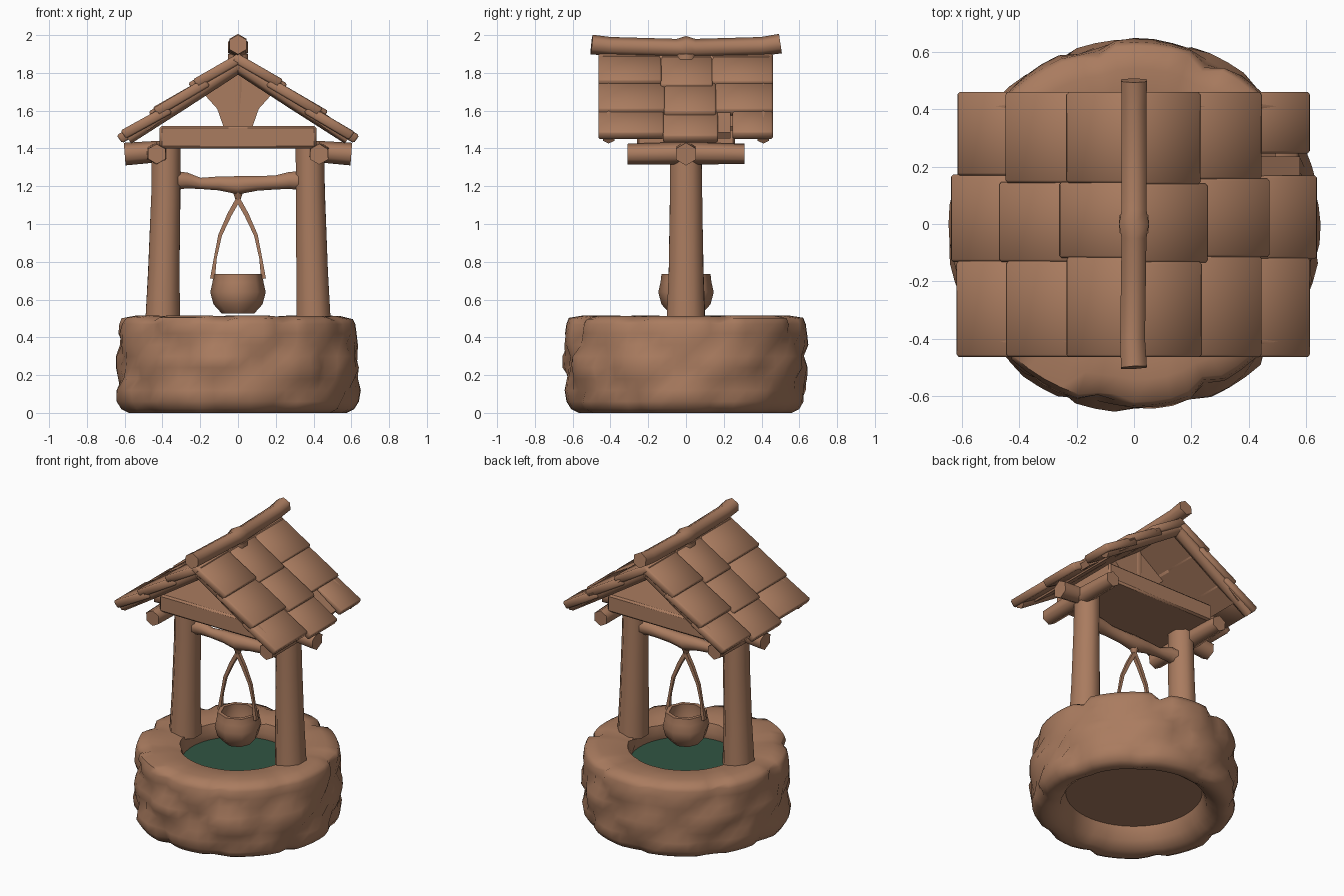
import bpy, bmesh, math, random
from mathutils import Vector

random.seed(7)
if "Cube" in bpy.data.objects:
    bpy.data.objects.remove(bpy.data.objects["Cube"], do_unlink=True)


def material(name, rgb):
    m = bpy.data.materials.new(name)
    m.use_nodes = True
    m.diffuse_color = (*rgb, 1)
    bsdf = next(n for n in m.node_tree.nodes if n.type == "BSDF_PRINCIPLED")
    bsdf.inputs["Base Color"].default_value = (*rgb, 1)
    bsdf.inputs["Roughness"].default_value = 0.9
    return m


BROWN = material("warm_brown", (0.40, 0.20, 0.115))
GREEN = material("deep_green", (0.03, 0.09, 0.055))


def finish(name, bm, mat=BROWN, angle=50):
    bmesh.ops.recalc_face_normals(bm, faces=bm.faces)
    mesh = bpy.data.meshes.new(name)
    bm.to_mesh(mesh)
    bm.free()
    mesh.materials.append(mat)
    ob = bpy.data.objects.new(name, mesh)
    bpy.context.collection.objects.link(ob)
    bpy.ops.object.select_all(action="DESELECT")
    ob.select_set(True)
    bpy.context.view_layer.objects.active = ob
    bpy.ops.object.shade_smooth_by_angle(angle=math.radians(angle))
    return ob


def skin(bm, rings, closed=False):
    """Join rings of vertices with quads; cap the ends unless closed."""
    n = len(rings[0])
    pairs = list(zip(rings, rings[1:])) + ([(rings[-1], rings[0])] if closed else [])
    for a, b in pairs:
        for i in range(n):
            j = (i + 1) % n
            bm.faces.new((a[i], a[j], b[j], b[i]))
    if not closed:
        bm.faces.new(rings[0][::-1])
        bm.faces.new(rings[-1])


def tube(name, stations, sides=6, squash=1.0, jitter=0.0):
    """Log along a path of (point, radius) stations."""
    bm = bmesh.new()
    pts = [Vector(p) for p, r in stations]
    rings = []
    for k, (p, r) in enumerate(stations):
        t = (pts[min(k + 1, len(pts) - 1)] - pts[max(k - 1, 0)]).normalized()
        ref = Vector((0, 0, 1)) if abs(t.z) < 0.8 else Vector((0, 1, 0))
        u = ref.cross(t).normalized()
        v = t.cross(u)
        ring = []
        for i in range(sides):
            a = (i + 0.5) * math.tau / sides
            rr = r * (1 + random.uniform(-jitter, jitter))
            ring.append(bm.verts.new(pts[k] + u * rr * math.cos(a) + v * rr * squash * math.sin(a)))
        rings.append(ring)
    skin(bm, rings)
    return finish(name, bm, angle=65)


# Stone wall: a lathed ring whose outside is dented along the joints of stones
seeds = []
for row, z in enumerate((0.08, 0.26, 0.43)):
    for i in range(9):
        seeds.append(((i + 0.5 * (row % 2) + random.uniform(-0.22, 0.22)) * math.tau / 9,
                      z + random.uniform(-0.05, 0.05), random.uniform(-0.008, 0.012)))


def stone_offset(a, z):
    found = []
    for sa, sz, push in seeds:
        da = (a - sa + math.pi) % math.tau - math.pi
        found.append((math.hypot(da * 0.62, (z - sz) * 1.5), push))
    found.sort()
    joint = max(0, 1 - (found[1][0] - found[0][0]) / 0.13)
    return found[0][1] * (1 - joint) - 0.035 * joint


bm = bmesh.new()
SEG = 60
outside = [(0.57, 0.0), (0.61, 0.02), (0.635, 0.06), (0.645, 0.12), (0.645, 0.18), (0.648, 0.24),
           (0.648, 0.3), (0.642, 0.36), (0.635, 0.42), (0.628, 0.47), (0.615, 0.5)]
profile = [(r, z, 1) for r, z in outside]
profile += [(0.54, 0.515, 0.3), (0.44, 0.512, 0.3), (0.36, 0.495, 0.4), (0.345, 0.44, 0.3),
            (0.35, 0.39, 0), (0.42, 0.15, 0), (0.455, 0.055, 0.2), (0.51, 0.015, 0.4)]
rings = []
for r, z, amount in profile:
    ring = []
    for i in range(SEG):
        a = i * math.tau / SEG
        off = stone_offset(a, z) * amount
        lift = off * 0.6 if z > 0.48 else 0
        ring.append(bm.verts.new(((r + off) * math.cos(a), (r + off) * math.sin(a), z + lift)))
    rings.append(ring)
skin(bm, rings, closed=True)
finish("stone_wall", bm, angle=60)

# Water and the floor near the ground
for name, z, radius, mat in (("water", 0.395, 0.36, GREEN), ("well_floor", 0.14, 0.43, BROWN)):
    bm = bmesh.new()
    bmesh.ops.create_circle(bm, cap_ends=True, segments=32, radius=radius)
    bmesh.ops.translate(bm, verts=bm.verts, vec=(0, 0, z))
    finish(name, bm, mat)

# Posts, side logs and stub beams
for s, side in ((1, "left"), (-1, "right")):
    tube(side + "_post", [((s * 0.40, 0, 0.48), 0.10), ((s * 0.393, 0, 0.75), 0.09),
                          ((s * 0.383, 0, 1.15), 0.083), ((s * 0.38, 0, 1.42), 0.081)], 8, 1.1, 0.02)
    tube(side + "_side_log", [((s * 0.43, -0.31, 1.37), 0.054), ((s * 0.43, 0, 1.375), 0.06),
                              ((s * 0.43, 0.31, 1.37), 0.054)], 6, 1.0, 0.04)
    tube(side + "_stub_beam", [((s * 0.34, 0, 1.39), 0.055), ((s * 0.6, 0, 1.37), 0.06)], 6)

# Wide cross beam between the posts
bm = bmesh.new()
bmesh.ops.create_cube(bm)
for v in bm.verts:
    v.co = (v.co.x * 0.83, v.co.y * 0.52, 1.46 + v.co.z * 0.12)
bmesh.ops.bevel(bm, geom=bm.edges[:], offset=0.012, segments=1, affect="EDGES")
finish("cross_beam", bm, angle=40)

# Fan-shaped truss with a king post
bm = bmesh.new()
fan = ((-0.075, 1.51), (0.075, 1.51), (0.11, 1.61), (0.20, 1.71), (0.0, 1.86), (-0.20, 1.71), (-0.11, 1.61))
skin(bm, [[bm.verts.new((x, y, z)) for x, z in fan] for y in (-0.05, 0.05)])
finish("truss_brace", bm, angle=40)
tube("king_post", [((0, 0, 1.5), 0.05), ((0, 0, 1.7), 0.06), ((0, 0, 1.9), 0.06)], 6)


# Roof: sloped slabs, built on the left side and mirrored for the right
def slab(bm, x0, x1, y0, y1, n0, n1, thick):
    for v in bmesh.ops.create_cube(bm)["verts"]:
        low, far, up = v.co.x > 0, v.co.y > 0, v.co.z > 0
        x = x1 if low else x0
        n = (n1 if low else n0) - (0 if up else thick)
        v.co = (x + n * 0.584, y1 if far else y0, 1.926 - 0.72 * x + n * 0.811)


for s, side in ((1, "left"), (-1, "right")):
    bm = bmesh.new()
    slab(bm, 0.0, 0.52, -0.44, 0.44, -0.045, -0.045, 0.025)
    bmesh.ops.scale(bm, verts=bm.verts, vec=(s, 1, 1))
    finish(side + "_roof_deck", bm, angle=40)

    bm = bmesh.new()
    for x0, x1 in ((0.005, 0.235), (0.19, 0.445), (0.39, 0.615)):
        cuts = [-0.46, -0.14 + random.uniform(-0.03, 0.03), 0.15 + random.uniform(-0.03, 0.03), 0.46]
        for c in range(3):
            y0, y1 = cuts[c], cuts[c + 1]
            end = x1 + (0.025 if c == 1 else 0)
            if s > 0 and x1 > 0.5 and c == 2:
                y0 = 0.25
            slab(bm, x0, end, y0 - 0.004, y1, -0.02, 0.01 + random.uniform(-0.008, 0.004), 0.052)
    bmesh.ops.recalc_face_normals(bm, faces=bm.faces)
    bmesh.ops.bevel(bm, geom=bm.edges[:], offset=0.009, segments=1, affect="EDGES")
    bmesh.ops.scale(bm, verts=bm.verts, vec=(s, 1, 1))
    finish(side + "_roof_tiles", bm)

    for y, end in ((-0.41, "front"), (0.41, "back")):
        tube(f"{side}_{end}_rafter", [((0, y, 1.845), 0.046), ((s * 0.3, y, 1.645), 0.042),
                                      ((s * 0.585, y, 1.455), 0.035)], 6)

# Short plank showing in the gap between the tiles
bm = bmesh.new()
slab(bm, 0.44, 0.59, 0.15, 0.235, -0.02, -0.02, 0.04)
finish("gap_plank", bm, angle=40)

# Ridge log with a knot in the middle
tube("ridge_log", [((0.0, -0.5, 1.95), 0.052), ((-0.005, -0.4, 1.94), 0.05), ((0, -0.05, 1.93), 0.05),
                   ((0, 0, 1.935), 0.06), ((0, 0.05, 1.93), 0.05), ((0, 0.4, 1.94), 0.05),
                   ((0, 0.5, 1.955), 0.052)], 6)

# Windlass between the posts
tube("windlass", [((-0.33, 0, 1.23), 0.055), ((-0.27, 0, 1.23), 0.045), ((-0.2, 0, 1.215), 0.032),
                  ((-0.1, 0, 1.215), 0.04), ((0, 0, 1.205), 0.052), ((0.1, 0, 1.215), 0.042),
                  ((0.2, 0, 1.22), 0.04), ((0.27, 0, 1.23), 0.048), ((0.33, 0, 1.23), 0.055)], 8)

# Rope knot and the two halves of the bucket handle
tube("rope", [((0, 0, 1.18), 0.035), ((0, 0, 1.12), 0.012)], 6)
for s, side in ((1, "left"), (-1, "right")):
    tube(side + "_handle", [((0, 0, 1.13), 0.018), ((s * 0.045, 0, 1.05), 0.017), ((s * 0.095, 0, 0.94), 0.014),
                            ((s * 0.12, 0, 0.82), 0.011), ((s * 0.135, 0, 0.71), 0.018)], 4)

# Bucket, lathed with an open hollow
bm = bmesh.new()
bucket = ((0.085, 0.525), (0.13, 0.575), (0.147, 0.64), (0.135, 0.69), (0.13, 0.735),
          (0.105, 0.735), (0.11, 0.66), (0.08, 0.58))
skin(bm, [[bm.verts.new((r * math.cos(i * math.tau / 8), r * math.sin(i * math.tau / 8), z))
           for i in range(8)] for r, z in bucket])
finish("bucket", bm)
